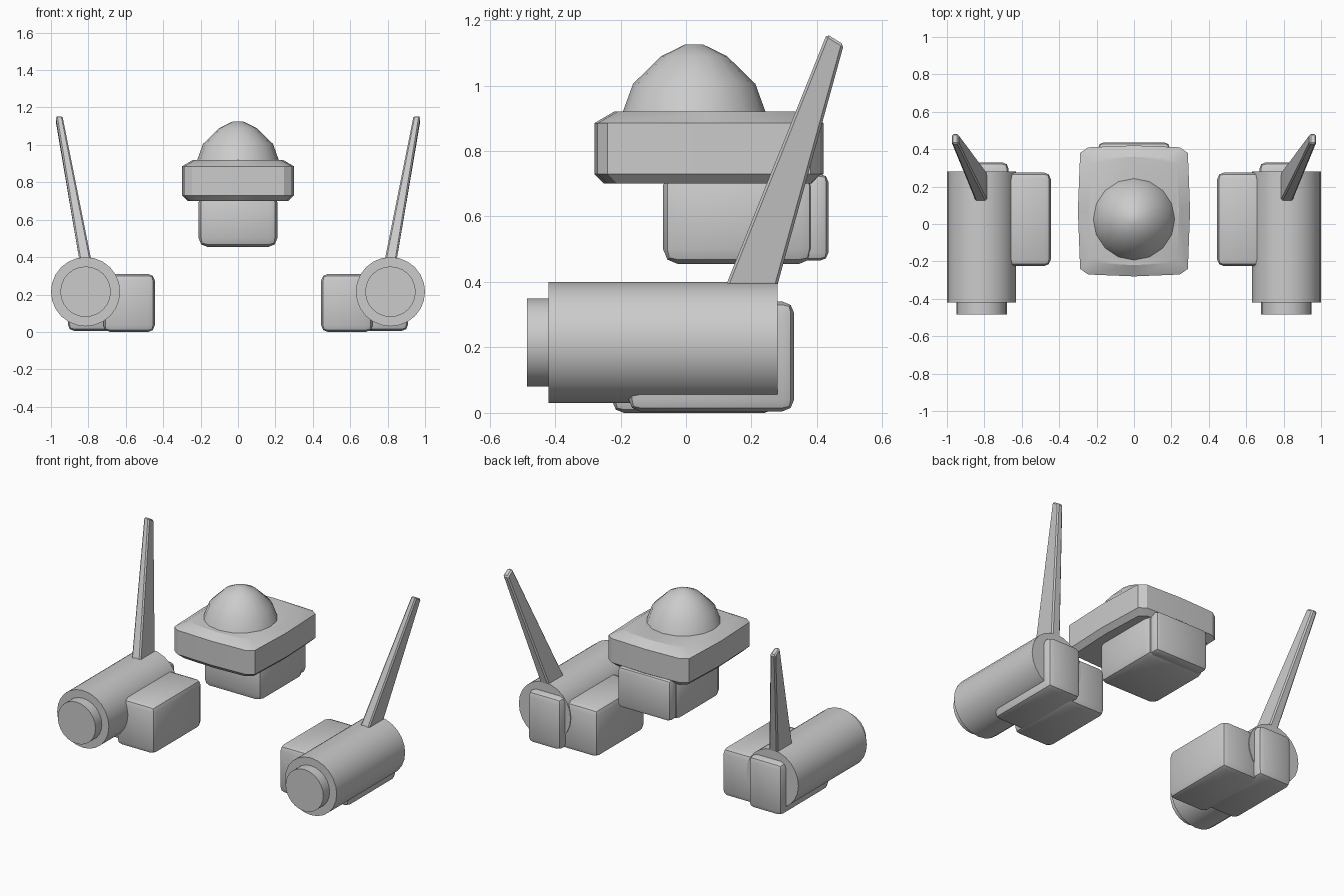
import bpy, bmesh, math
from mathutils import Vector

cube = bpy.data.objects.get("Cube")
if cube:
    bpy.data.objects.remove(cube, do_unlink=True)

grey = bpy.data.materials.new("light grey")
grey.use_nodes = True
COLOUR = (0.6, 0.6, 0.6, 1)
grey.diffuse_color = COLOUR
grey.node_tree.nodes["Principled BSDF"].inputs["Base Color"].default_value = COLOUR


def finish(name, bm, angle=30):
    """Turn a bmesh into a named, shaded object."""
    bmesh.ops.recalc_face_normals(bm, faces=bm.faces)
    mesh = bpy.data.meshes.new(name)
    bm.to_mesh(mesh)
    bm.free()
    mesh.materials.append(grey)
    obj = bpy.data.objects.new(name, mesh)
    bpy.context.collection.objects.link(obj)
    bpy.ops.object.select_all(action="DESELECT")
    obj.select_set(True)
    bpy.context.view_layer.objects.active = obj
    bpy.ops.object.shade_smooth_by_angle(angle=math.radians(angle))
    return obj


def loft(name, rings, angle=30, bevel=0):
    """Skin a stack of equal-length point rings and cap both ends."""
    bm = bmesh.new()
    loops = [[bm.verts.new(p) for p in ring] for ring in rings]
    n = len(loops[0])
    for low, high in zip(loops, loops[1:]):
        for i in range(n):
            j = (i + 1) % n
            bm.faces.new((low[i], low[j], high[j], high[i]))
    bm.faces.new(loops[0])
    bm.faces.new(loops[-1])
    if bevel:
        bmesh.ops.bevel(bm, geom=bm.edges[:], offset=bevel, segments=1,
                        affect="EDGES")
    return finish(name, bm, angle)


def rounded_box(name, low, high, bevel):
    """Box between two corners with softened edges."""
    low, high = Vector(low), Vector(high)
    bm = bmesh.new()
    bmesh.ops.create_cube(bm, size=1)
    for v in bm.verts:
        v.co = (low + high) / 2 + v.co * (high - low)
    bmesh.ops.bevel(bm, geom=bm.edges[:], offset=bevel, segments=2,
                    profile=0.5, affect="EDGES")
    return finish(name, bm, 40)


def circle(radius, n):
    return [(radius * math.cos(math.tau * i / n),
             radius * math.sin(math.tau * i / n)) for i in range(n)]


def plate_ring(z, inset):
    """Rounded rectangle with slightly bowed sides."""
    hx, hy = 0.3 - inset, 0.35 - inset
    quarter = [(hx, 0), (hx - 0.012, hy - 0.04), (hx - 0.055, hy - 0.01), (0, hy)]
    half = quarter + [(-x, y) for x, y in quarter[-2::-1]]
    outline = half + [(x, -y) for x, y in half[-2:0:-1]]
    return [(x, y + 0.07, z) for x, y in outline]


# Central head: plate, dome and the block beneath
loft("head_plate", [plate_ring(z, d) for z, d in
                    ((0.7, 0.03), (0.73, 0), (0.885, 0), (0.92, 0.06))], 25)
dome_profile = ((0.225, 0.9), (0.187, 1.005), (0.1, 1.09), (0.028, 1.125))
loft("head_dome", [[(x, y + 0.025, z) for x, y in circle(r, 16)]
                   for r, z in dome_profile], 40)
rounded_box("head_block", (-0.21, -0.07, 0.455), (0.21, 0.39, 0.74), 0.045)
rounded_box("head_back_panel", (-0.19, 0.34, 0.465), (0.19, 0.435, 0.73), 0.025)

# Mirrored side pods
for side, s in (("left", 1), ("right", -1)):
    def barrel(name, radius, y0, y1):
        loft(f"{side}_{name}", [[(s * 0.815 + x, y, 0.215 + z)
                                 for x, z in circle(radius, 24)]
                                for y in (y0, y1)])

    def block(name, low, high, bevel):
        xs = sorted((s * low[0], s * high[0]))
        rounded_box(f"{side}_{name}", (xs[0], *low[1:]), (xs[1], *high[1:]), bevel)

    barrel("pod_barrel", 0.185, -0.42, 0.28)
    barrel("pod_front_cap", 0.135, -0.485, -0.41)
    block("inner_block", (0.445, -0.225, 0), (0.72, 0.275, 0.31), 0.035)
    block("under_block", (0.67, -0.175, 0.005), (0.91, 0.33, 0.34), 0.035)

    # Swept blade, tapering outward and backward
    def section(x0, x1, front, back):
        return [(s * x, y, z) for x, (y, z) in
                ((x0, front), (x1, front), (x1, back), (x0, back))]

    loft(f"{side}_blade", [section(0.775, 0.84, (0.1, 0.335), (0.264, 0.335)),
                           section(0.938, 0.975, (0.43, 1.157), (0.482, 1.125))],
         25, 0.008)
